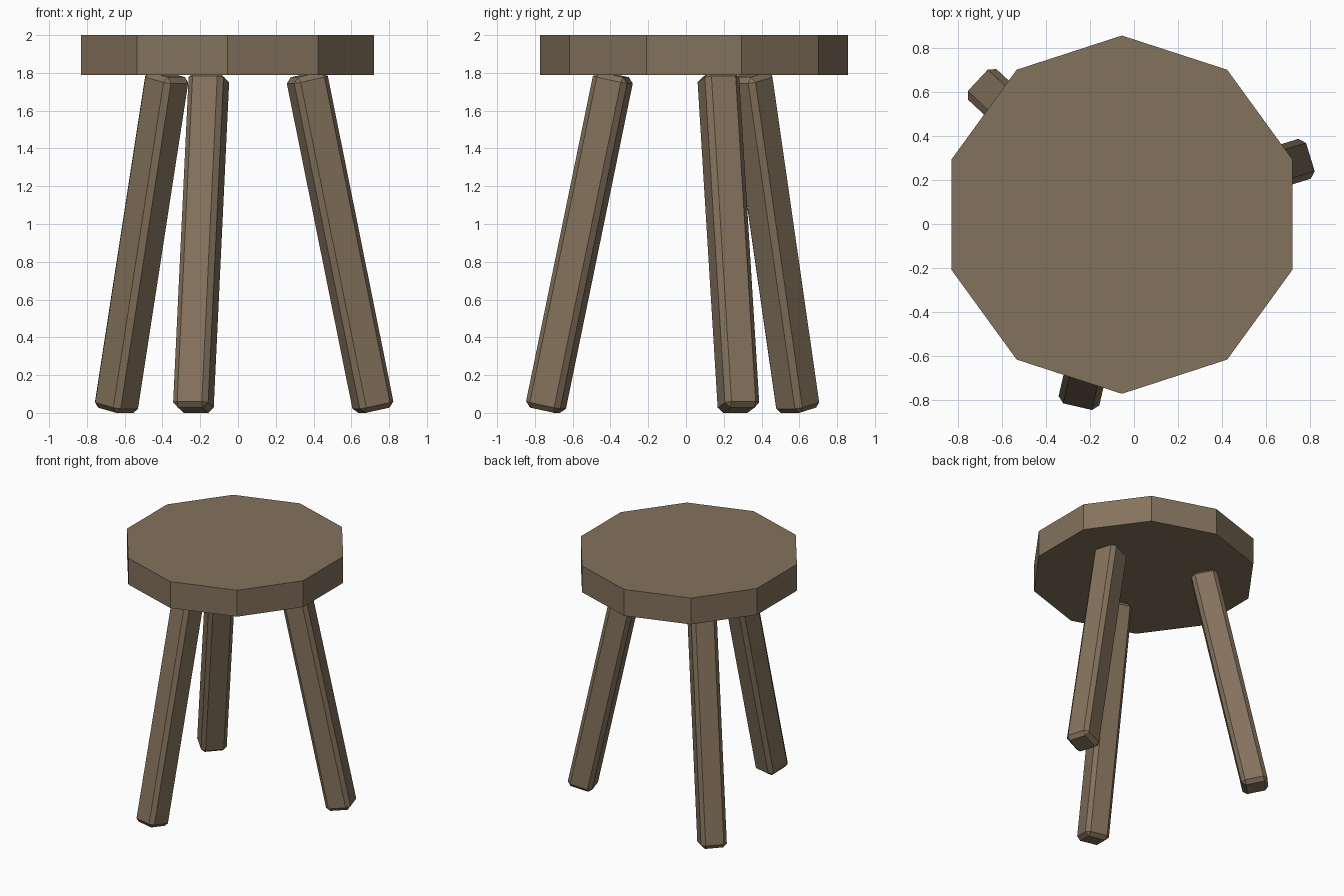
import bpy
import bmesh
import math
from mathutils import Matrix, Vector

cube = bpy.data.objects.get("Cube")
if cube:
    bpy.data.objects.remove(cube, do_unlink=True)

CENTRE = Vector((-0.055, 0.0425, 0))

# Single wood colour
wood = bpy.data.materials.new("brown_wood")
colour = (0.23, 0.168, 0.107, 1)
wood.diffuse_color = colour
wood.use_nodes = True
bsdf = wood.node_tree.nodes["Principled BSDF"]
bsdf.inputs["Base Color"].default_value = colour
bsdf.inputs["Roughness"].default_value = 0.8


def add_object(name, bm):
    mesh = bpy.data.meshes.new(name)
    bmesh.ops.recalc_face_normals(bm, faces=bm.faces)
    bm.to_mesh(mesh)
    bm.free()
    mesh.materials.append(wood)
    obj = bpy.data.objects.new(name, mesh)
    bpy.context.collection.objects.link(obj)
    return obj


# Seat: ten-sided slab with a corner at the back
def build_seat(radius=0.8155, bottom=1.79, top=2.0):
    bm = bmesh.new()
    ring = []
    for i in range(10):
        a = math.pi / 2 + i * math.tau / 10
        ring.append(bm.verts.new((radius * math.cos(a), radius * math.sin(a), bottom)))
    base = bm.faces.new(ring)
    up = bmesh.ops.extrude_face_region(bm, geom=[base], use_keep_orig=True)
    moved = [v for v in up["geom"] if isinstance(v, bmesh.types.BMVert)]
    bmesh.ops.translate(bm, verts=moved, vec=(0, 0, top - bottom))
    add_object("seat", bm).location = CENTRE


# Leg: chamfered square post, foot at the origin, leaning in towards the seat
def build_leg(name, azimuth, width=0.19, length=1.816, chamfer=0.028,
              foot_radius=0.81, foot_height=0.014, lean=11.9):
    bm = bmesh.new()
    bmesh.ops.create_cube(bm, size=1)
    bmesh.ops.scale(bm, verts=bm.verts, vec=(width, width, length))
    bmesh.ops.translate(bm, verts=bm.verts, vec=(0, 0, length / 2))
    bmesh.ops.bevel(bm, geom=bm.edges[:], offset=chamfer, segments=1,
                    affect='EDGES', profile=0.5)
    leg = add_object(name, bm)
    leg.matrix_world = (
        Matrix.Translation(CENTRE)
        @ Matrix.Rotation(math.radians(azimuth), 4, 'Z')
        @ Matrix.Translation((foot_radius, 0, foot_height))
        @ Matrix.Rotation(math.radians(-lean), 4, 'Y')
    )


build_seat()
for name, azimuth in (("left_leg", 17), ("back_right_leg", 137), ("front_leg", 257)):
    build_leg(name, azimuth)
